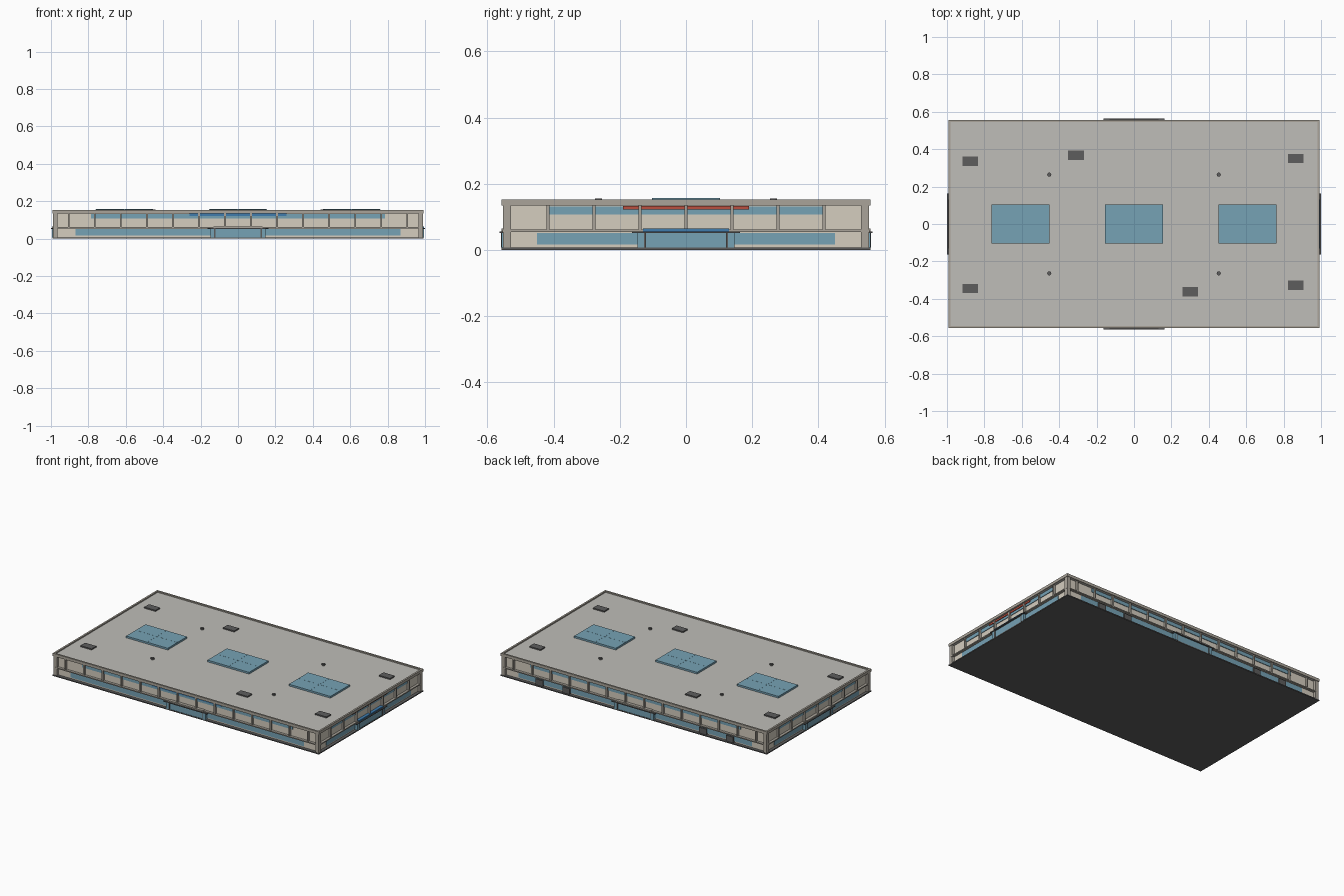
import bpy, bmesh
from mathutils import Matrix, Vector

if "Cube" in bpy.data.objects:
    bpy.data.objects.remove(bpy.data.objects["Cube"])

HX, HY = 0.973, 0.537      # half extents of the wall planes
OVER = 0.020               # overhang of slab and roof


def mat(name, r, g, b):
    m = bpy.data.materials.new(name)
    m.diffuse_color = (r, g, b, 1)
    m.use_nodes = True
    m.node_tree.nodes["Principled BSDF"].inputs["Base Color"].default_value = m.diffuse_color
    return m


WALL = mat("cream_wall", 0.66, 0.61, 0.52)
TRIM = mat("stone_trim", 0.40, 0.37, 0.32)
ROOF = mat("roof_grey", 0.52, 0.51, 0.48)
GLASS = mat("blue_glass", 0.18, 0.36, 0.46)
DARK = mat("dark_metal", 0.11, 0.11, 0.11)
RED = mat("red_panel", 0.50, 0.08, 0.05)
BLUE = mat("blue_panel", 0.05, 0.20, 0.42)


def boxes(name, material, items):
    """One object made of boxes given as (x0, x1, y0, y1, z0, z1)."""
    bm = bmesh.new()
    for x0, x1, y0, y1, z0, z1 in items:
        c = Vector(((x0 + x1) / 2, (y0 + y1) / 2, (z0 + z1) / 2))
        s = (abs(x1 - x0), abs(y1 - y0), abs(z1 - z0), 1)
        bmesh.ops.create_cube(bm, size=1, matrix=Matrix.Translation(c) @ Matrix.Diagonal(s))
    me = bpy.data.meshes.new(name)
    bm.to_mesh(me)
    bm.free()
    me.materials.append(material)
    ob = bpy.data.objects.new(name, me)
    bpy.context.collection.objects.link(ob)
    return ob


def on(side, u0, u1, d0, d1, z0, z1):
    """Box on a facade: u along the wall, d outward from the wall plane."""
    if side == "front":
        return (u0, u1, -HY - d1, -HY - d0, z0, z1)
    if side == "back":
        return (u0, u1, HY + d0, HY + d1, z0, z1)
    if side == "right":
        return (HX + d0, HX + d1, u0, u1, z0, z1)
    return (-HX - d1, -HX - d0, u0, u1, z0, z1)


def centred(x, y, w, h, z0, z1):
    return (x - w / 2, x + w / 2, y - h / 2, y + h / 2, z0, z1)


def slab(d, z0, z1):
    return (-HX - d, HX + d, -HY - d, HY + d, z0, z1)


# Main volume: ground slab, walls, floor ledge, roof
boxes("ground_slab", DARK, [slab(OVER, 0, 0.007)])
boxes("walls", WALL, [slab(0, 0.007, 0.135)])
boxes("floor_ledge", TRIM, [slab(0.017, 0.055, 0.062)])
boxes("roof_deck", ROOF, [slab(OVER - 0.005, 0.134, 0.145)])

X, Y, P = HX + OVER, HY + OVER, 0.012
boxes("parapet", TRIM, [
    (-X, X, -Y, -Y + P, 0.134, 0.153), (-X, X, Y - P, Y, 0.134, 0.153),
    (-X, -X + P, -Y + P, Y - P, 0.134, 0.153), (X - P, X, -Y + P, Y - P, 0.134, 0.153)])

# Corner pillars
boxes("corner_pillars", TRIM, [centred(sx * (HX + 0.004), sy * (HY + 0.004), 0.025, 0.025, 0.007, 0.134)
                               for sx in (-1, 1) for sy in (-1, 1)])

# Facades: window bands, upper posts and an entrance on each side
for side in ("front", "back", "left", "right"):
    long = side in ("front", "back")
    up, low = (0.785, 0.87) if long else (0.415, 0.45)
    boxes(side + "_upper_windows", GLASS, [on(side, -up, up, -0.002, 0.004, 0.107, 0.131)])
    boxes(side + "_lower_windows", GLASS, [on(side, -low, low, -0.002, 0.004, 0.016, 0.051)])
    n, reach = (14, 0.905) if long else (7, 0.417)
    posts = [-reach + 2 * reach * i / (n - 1) for i in range(n)]
    boxes(side + "_posts", TRIM, [on(side, u - 0.005, u + 0.005, 0, 0.014, 0.062, 0.134) for u in posts])
    boxes(side + "_entrance_glass", GLASS, [on(side, -0.122, 0.122, 0, 0.017, 0.007, 0.051),
                                            on(side, -0.147, -0.126, 0, 0.021, 0.007, 0.051),
                                            on(side, 0.126, 0.147, 0, 0.021, 0.007, 0.051)])
    boxes(side + "_entrance_jambs", DARK, [on(side, s * 0.124 - 0.003, s * 0.124 + 0.003, 0, 0.022, 0.007, 0.051)
                                           for s in (-1, 1)])
    boxes(side + "_entrance_canopy", DARK, [on(side, -0.163, 0.163, 0, 0.027, 0.051, 0.056)])
    boxes(side + "_canopy_panel", BLUE if side == "right" else TRIM,
          [on(side, -0.13, 0.13, 0, 0.021, 0.056, 0.065)])

# Plain coloured panels on the upper storey
boxes("front_panel", BLUE, [on("front", -0.26, 0.26, 0, 0.009, 0.122, 0.134)])
boxes("right_panel", RED, [on("right", -0.19, 0.19, 0, 0.009, 0.122, 0.133)])

# Service doors at the back
boxes("service_doors", DARK, [on("back", u - 0.027, u + 0.027, 0, 0.013, 0.007, 0.046)
                              for u in (-0.71, -0.51, 0.51, 0.71)])

# Skylights with cross bars
for i, x in enumerate((-0.607, 0, 0.607)):
    boxes(f"skylight_{i + 1}", GLASS, [centred(x, 0, 0.31, 0.206, 0.144, 0.157)])
    boxes(f"skylight_bars_{i + 1}", GLASS, [centred(x, 0, 0.306, 0.004, 0.150, 0.1575),
                                            centred(x, 0, 0.004, 0.202, 0.150, 0.1576)])

# Rooftop equipment boxes
UNITS = [(-0.875, 0.335), (-0.31, 0.367), (0.865, 0.35),
         (-0.875, -0.345), (0.3, -0.362), (0.865, -0.328)]
boxes("roof_units", DARK, [centred(x, y, 0.084, 0.05, 0.144, 0.153) for x, y in UNITS])

# Round roof vents
for i, (x, y) in enumerate([(sx * 0.453, sy * 0.264) for sx in (-1, 1) for sy in (-1, 1)]):
    bpy.ops.mesh.primitive_cylinder_add(vertices=12, radius=0.011, depth=0.011, location=(x, y, 0.1495))
    vent = bpy.context.object
    vent.name = f"roof_vent_{i + 1}"
    vent.data.materials.append(DARK)
